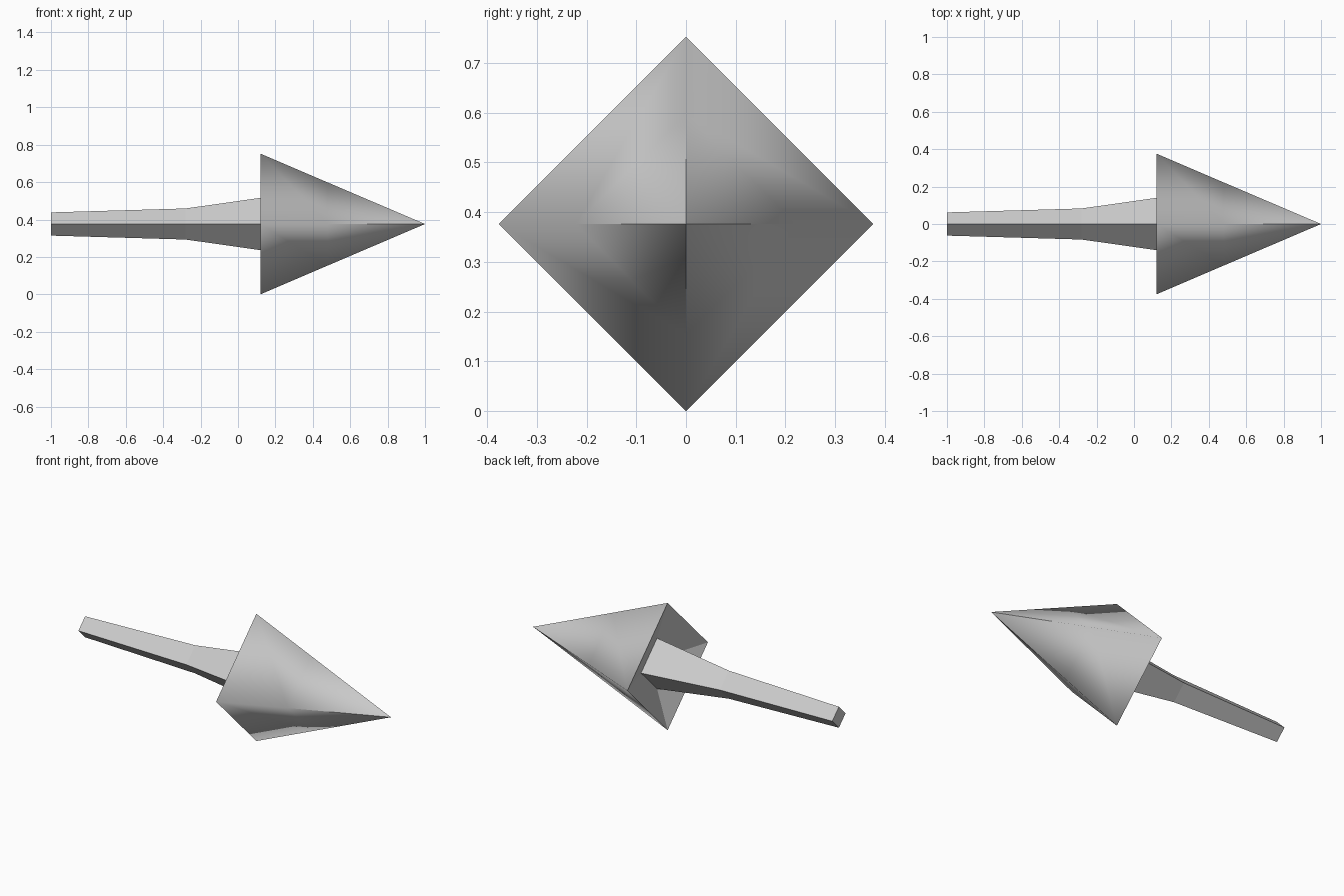
import bpy, bmesh
from math import cos, sin, pi

cube = bpy.data.objects.get("Cube")
if cube:
    bpy.data.objects.remove(cube)

AXIS_Z = 0.376

grey = bpy.data.materials.new("plain grey")
grey.use_nodes = True
grey.diffuse_color = (0.6, 0.6, 0.6, 1)
grey.node_tree.nodes["Principled BSDF"].inputs["Base Color"].default_value = grey.diffuse_color


def diamond_loft(name, sections, start_cap=False):
    """Skin diamond sections (x, radius) along x; radius 0 makes a point."""
    bm = bmesh.new()
    rings = []
    for x, r in sections:
        count = 4 if r else 1
        rings.append([bm.verts.new((x, r * cos(k * pi / 2), AXIS_Z + r * sin(k * pi / 2)))
                      for k in range(count)])
    for a, b in zip(rings, rings[1:]):
        for k in range(4):
            n = (k + 1) % 4
            corners = [a[k % len(a)], a[n % len(a)], b[n % len(b)], b[k % len(b)]]
            bm.faces.new(list(dict.fromkeys(corners)))
    if start_cap:
        bm.faces.new(rings[0][::-1])
        bm.faces.new(rings[-1])
    bmesh.ops.recalc_face_normals(bm, faces=bm.faces)
    mesh = bpy.data.meshes.new(name)
    bm.to_mesh(mesh)
    bm.free()
    mesh.materials.append(grey)
    obj = bpy.data.objects.new(name, mesh)
    bpy.context.collection.objects.link(obj)
    return obj


# Tapered shaft, its wide end seated inside the head
diamond_loft("shaft", [(-1, 0.062), (-0.28, 0.083), (0.12, 0.14), (0.2, 0.151)], True)

# Pointed head with a shallow recess in its back
RIM, MID = 0.12, 0.48
head = diamond_loft("head", [(0.235, 0), (RIM, 0.376), (MID, 0.222), (1, 0)])

# Soft ridges at the back half; crisp rim, recess and front ridges
bm = bmesh.new()
bm.from_mesh(head.data)
for f in bm.faces:
    f.smooth = f.calc_center_median().x > 0.24
for e in bm.edges:
    xs = sorted(v.co.x for v in e.verts)
    is_rim = xs[1] < RIM + 0.01
    is_front_ridge = xs[1] > 0.99
    e.smooth = not (is_rim or is_front_ridge)
bm.to_mesh(head.data)
bm.free()
